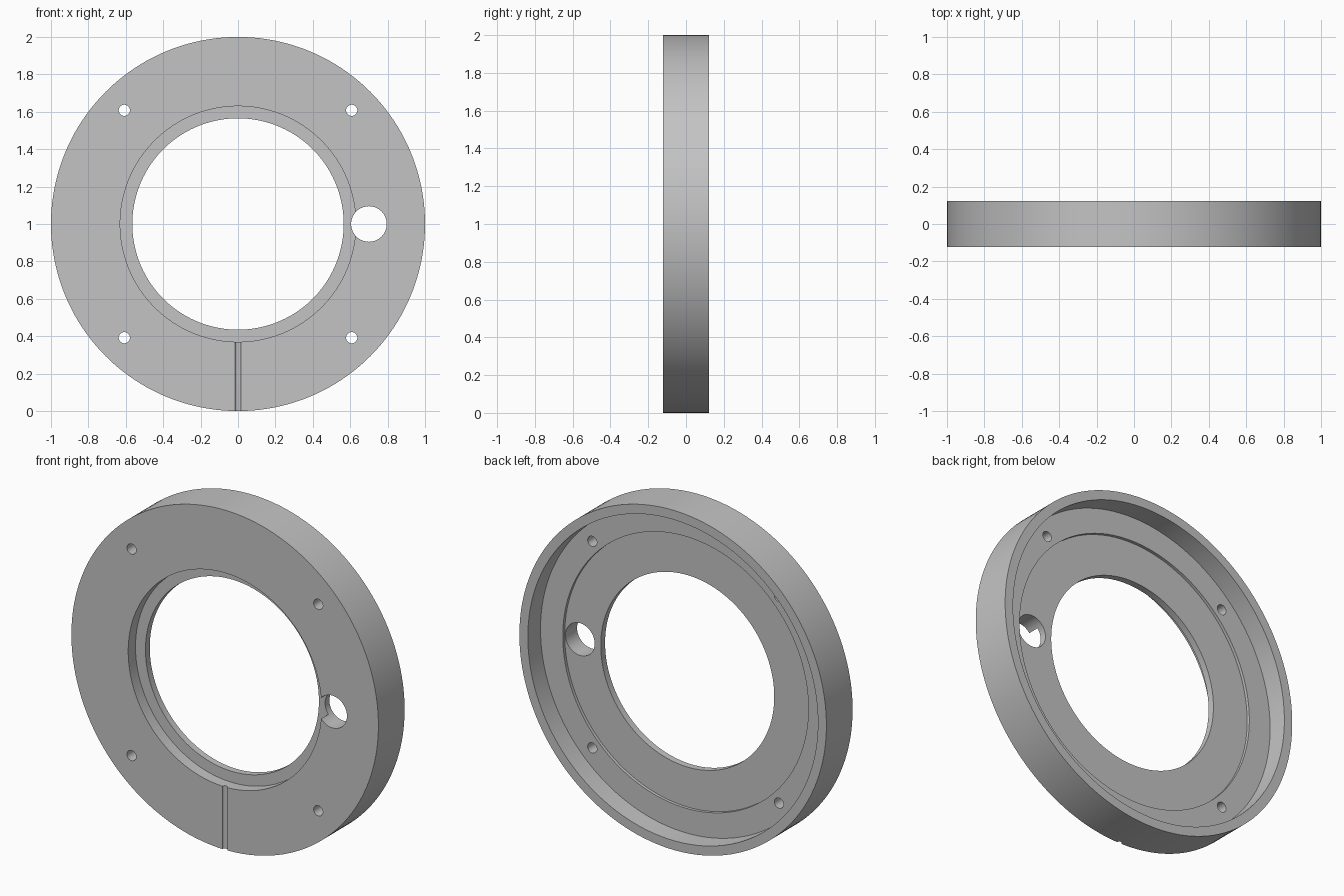
import bpy, bmesh, math
from mathutils import Matrix, Vector

cube = bpy.data.objects.get("Cube")
if cube:
    bpy.data.objects.remove(cube, do_unlink=True)

HALF = 0.122
SEGMENTS = 160
CENTRE = Vector((0, 0, 1))

grey = bpy.data.materials.new("light_grey")
grey.use_nodes = True
colour = (0.55, 0.55, 0.55, 1)
grey.diffuse_color = colour
grey.node_tree.nodes["Principled BSDF"].inputs["Base Color"].default_value = colour


def add_object(name, bm):
    bmesh.ops.recalc_face_normals(bm, faces=bm.faces)
    mesh = bpy.data.meshes.new(name)
    bm.to_mesh(mesh)
    bm.free()
    mesh.materials.append(grey)
    obj = bpy.data.objects.new(name, mesh)
    bpy.context.collection.objects.link(obj)
    return obj


def lathe(name, profile):
    """Spin a closed (radius, y) profile round the y axis."""
    bm = bmesh.new()
    rings = []
    for i in range(SEGMENTS):
        a = math.tau * i / SEGMENTS
        rings.append([bm.verts.new(CENTRE + Vector((r * math.cos(a), y, r * math.sin(a))))
                      for r, y in profile])
    n = len(profile)
    for i, ring in enumerate(rings):
        following = rings[(i + 1) % SEGMENTS]
        for j in range(n):
            k = (j + 1) % n
            bm.faces.new((ring[j], ring[k], following[k], following[j]))
    return add_object(name, bm)


def cut_cylinder(target, name, radius, depth, location, axis, sides):
    """Subtract a cylinder from the target."""
    bm = bmesh.new()
    bmesh.ops.create_cone(bm, cap_ends=True, segments=sides, radius1=radius,
                          radius2=radius, depth=depth,
                          matrix=Matrix.Translation(location)
                          @ Matrix.Rotation(math.pi / 2 if axis == 'Y' else 0, 4, 'X'))
    cutter = add_object(name, bm)
    cutter.hide_render = True
    cutter.hide_viewport = False
    mod = target.modifiers.new(name, 'BOOLEAN')
    mod.operation = 'DIFFERENCE'
    mod.solver = 'EXACT'
    mod.object = cutter
    bpy.context.view_layer.objects.active = target
    bpy.ops.object.modifier_apply(modifier=name)
    bpy.data.objects.remove(cutter, do_unlink=True)


# Stepped ring: front bore recess, thin inner lip, two-level back recess, outer rim
ring = lathe("mounting_ring", [
    (1.0, -HALF), (1.0, HALF),
    (0.945, HALF), (0.945, 0.004),
    (0.80, 0.004), (0.80, -0.014),
    (0.565, -0.014), (0.565, -0.054),
    (0.63, -0.054), (0.63, -HALF),
])

# Four screw holes
for sx in (-1, 1):
    for sz in (-1, 1):
        cut_cylinder(ring, "screw_hole", 0.03, 1, (0.608 * sx, 0, 1 + 0.608 * sz), 'Y', 32)

# Large side hole that breaks into the front recess
cut_cylinder(ring, "side_hole", 0.095, 1, (0.70, 0, 1), 'Y', 64)

# Rounded radial groove on the lower front face
cut_cylinder(ring, "front_groove", 0.016, 0.5, (0, -HALF - 0.001, 0.2), 'Z', 24)

bpy.ops.object.select_all(action='DESELECT')
ring.select_set(True)
bpy.context.view_layer.objects.active = ring
bpy.ops.object.shade_smooth_by_angle(angle=math.radians(30))
